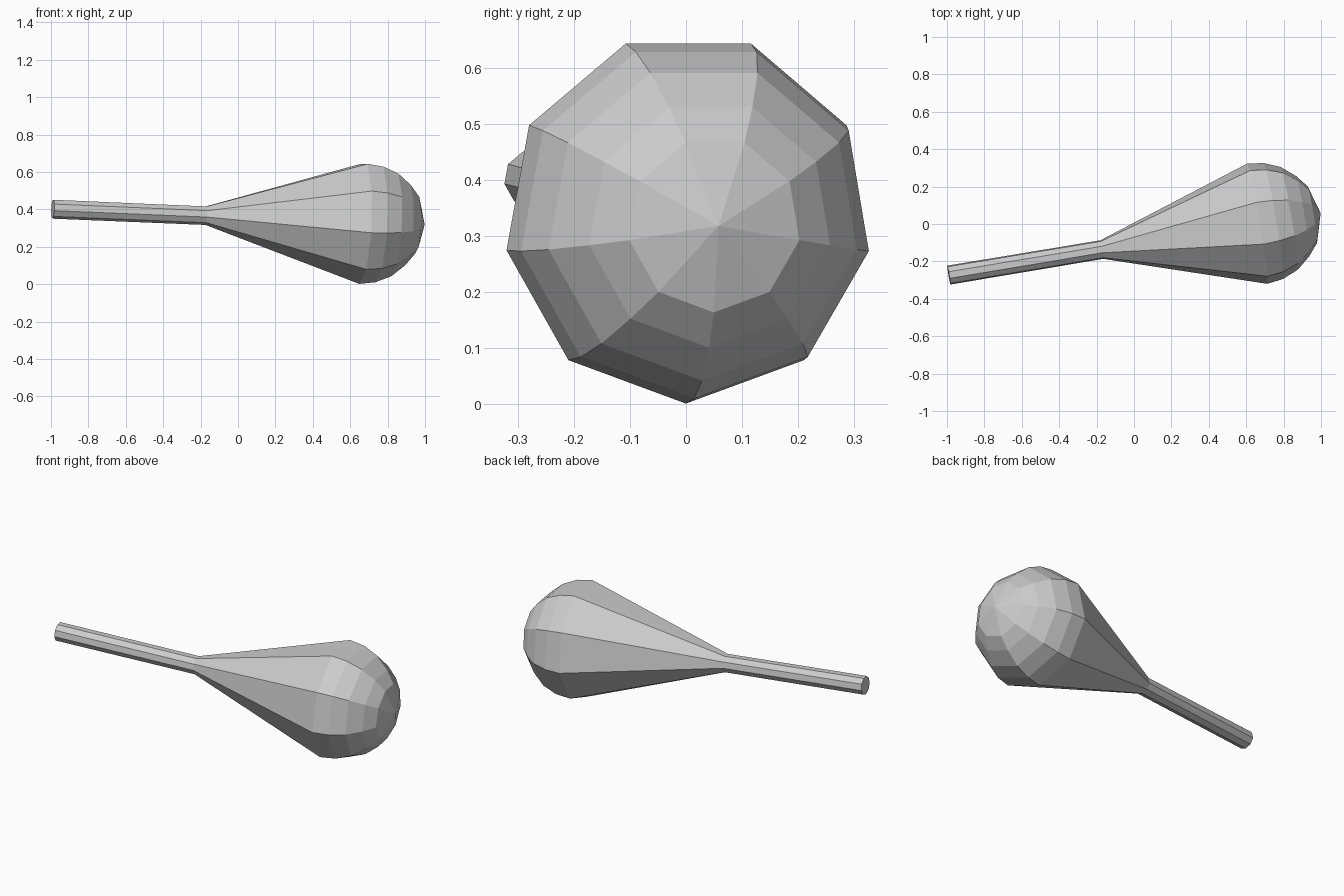
import bpy, bmesh
from math import cos, sin, tau, pi
from mathutils import Vector

if "Cube" in bpy.data.objects:
    bpy.data.objects.remove(bpy.data.objects["Cube"])

SIDES = 9
START = Vector((-0.99, -0.273, 0.402))   # centre of the handle end
TIP = Vector((0.998, 0.058, 0.318))      # apex of the rounded head
AXIS = (TIP - START).normalized()
LENGTH = (TIP - START).length
SIDE = Vector((0, 0, 1)).cross(AXIS).normalized()
UP = AXIS.cross(SIDE)


def lathe(name, profile, cap_start=False, apex=None):
    """Flat-shaded nine-sided turning along the tilted axis from (distance, radius) pairs."""
    bm = bmesh.new()
    rings = []
    for s, r in profile:
        ring = []
        for i in range(SIDES):
            a = -pi / 2 + tau * i / SIDES
            ring.append(bm.verts.new(START + AXIS * s + (SIDE * cos(a) + UP * sin(a)) * r))
        rings.append(ring)
    for a, b in zip(rings, rings[1:]):
        for i in range(SIDES):
            j = (i + 1) % SIDES
            bm.faces.new((a[i], a[j], b[j], b[i]))
    if cap_start:
        bm.faces.new(rings[0][::-1])
    if apex is not None:
        tip = bm.verts.new(START + AXIS * apex)
        for i in range(SIDES):
            bm.faces.new((rings[-1][i], rings[-1][(i + 1) % SIDES], tip))
    mesh = bpy.data.meshes.new(name)
    bm.to_mesh(mesh)
    bm.free()
    obj = bpy.data.objects.new(name, mesh)
    bpy.context.collection.objects.link(obj)
    return obj


# Thin straight handle with a flat end
lathe("handle", [(0, 0.052), (0.83, 0.051)], cap_start=True)

# Flared cone running into a domed head
lathe("head", [(0.83, 0.051), (1.676, 0.331), (1.763, 0.319), (1.848, 0.283),
               (1.921, 0.221), (1.973, 0.156)], apex=LENGTH)
